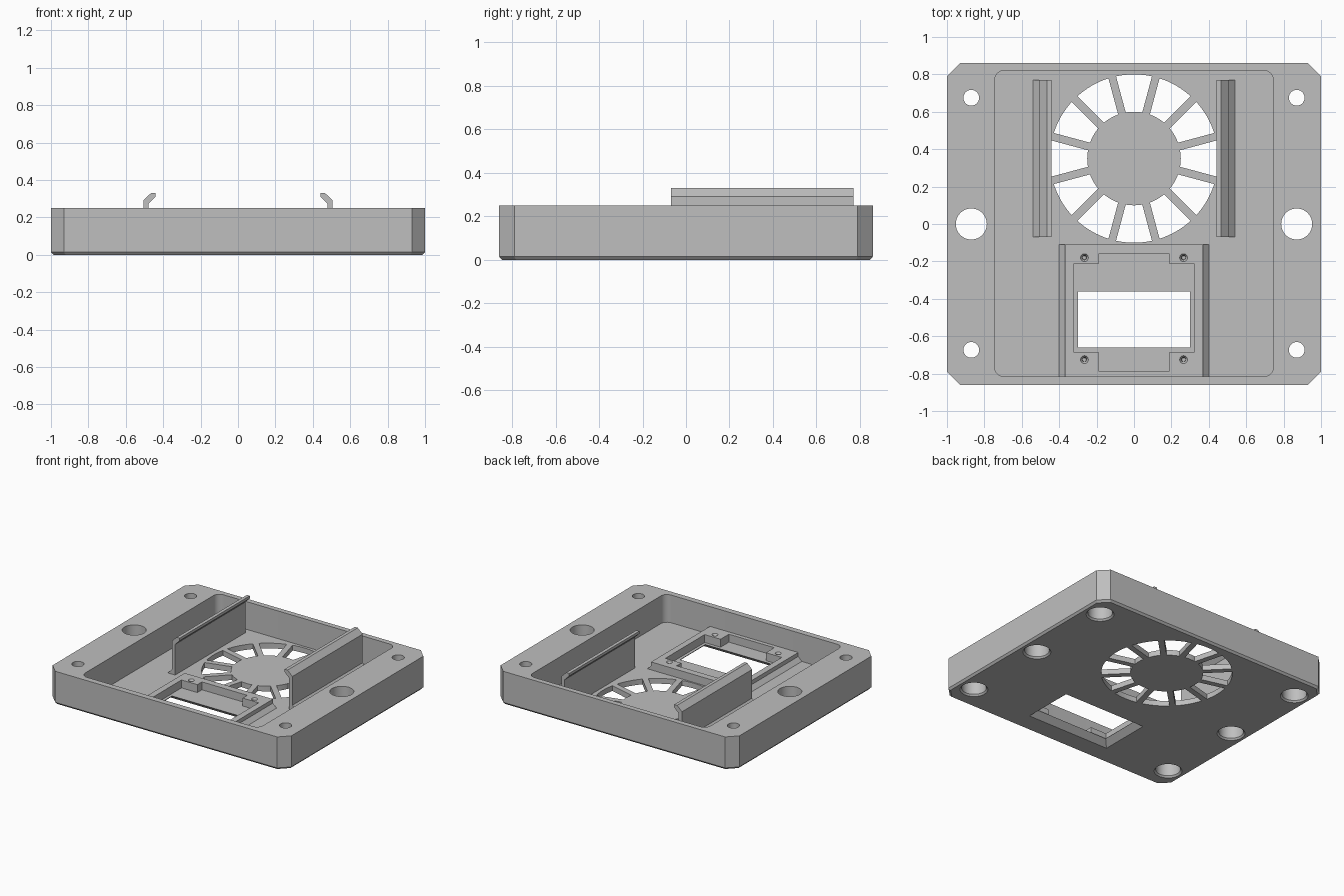
import bpy, bmesh
from math import sin, cos, asin, pi, radians

scene = bpy.context.scene
if "Cube" in scene.objects:
    bpy.data.objects.remove(scene.objects["Cube"], do_unlink=True)

grey = bpy.data.materials.new("plain grey")
grey.use_nodes = True
colour = (0.52, 0.52, 0.52, 1)
grey.diffuse_color = colour
grey.node_tree.nodes["Principled BSDF"].inputs["Base Color"].default_value = colour

HEIGHT, FLOOR = 0.25, 0.04
FAN_Y, HUB_R, FAN_R = 0.35, 0.25, 0.45
BAY_Y = -0.51


# ---- helpers ----
def loft(bm, rings):
    """Closed solid through matching rings of 3D points."""
    loops = [[bm.verts.new(p) for p in ring] for ring in rings]
    n = len(loops[0])
    bm.faces.new(loops[0][::-1])
    bm.faces.new(loops[-1])
    for a, b in zip(loops, loops[1:]):
        for i in range(n):
            j = (i + 1) % n
            bm.faces.new((a[i], a[j], b[j], b[i]))


def at(outline, z):
    return [(x, y, z) for x, y in outline]


def prism(bm, outline, z0, z1):
    loft(bm, [at(outline, z0), at(outline, z1)])


def finish(name, bm):
    bmesh.ops.recalc_face_normals(bm, faces=bm.faces[:])
    mesh = bpy.data.meshes.new(name)
    bm.to_mesh(mesh)
    bm.free()
    mesh.materials.append(grey)
    ob = bpy.data.objects.new(name, mesh)
    scene.collection.objects.link(ob)
    return ob


def select(ob):
    bpy.ops.object.select_all(action='DESELECT')
    ob.select_set(True)
    bpy.context.view_layer.objects.active = ob


def cut(target, bm):
    cutter = finish("cutter", bm)
    cutter.hide_render = True
    mod = target.modifiers.new("cut", 'BOOLEAN')
    mod.operation, mod.solver, mod.object = 'DIFFERENCE', 'EXACT', cutter
    select(target)
    bpy.ops.object.modifier_apply(modifier=mod.name)
    bpy.data.objects.remove(cutter, do_unlink=True)


def rect(x0, x1, y0, y1):
    return [(x0, y0), (x1, y0), (x1, y1), (x0, y1)]


def chamfered(hx, hy, c):
    return [(hx, c - hy), (hx, hy - c), (hx - c, hy), (c - hx, hy),
            (-hx, hy - c), (-hx, c - hy), (c - hx, -hy), (hx - c, -hy)]


def arc(cx, cy, r, a0, a1, n):
    return [(cx + r * cos(a0 + (a1 - a0) * i / n),
             cy + r * sin(a0 + (a1 - a0) * i / n)) for i in range(n + 1)]


def circle(cx, cy, r, n=40):
    return arc(cx, cy, r, 0, 2 * pi, n)[:-1]


def round_rect(x0, x1, y0, y1, r):
    corners = [(x1 - r, y1 - r), (x0 + r, y1 - r), (x0 + r, y0 + r), (x1 - r, y0 + r)]
    pts = []
    for k, (cx, cy) in enumerate(corners):
        pts += arc(cx, cy, r, k * pi / 2, (k + 1) * pi / 2, 8)
    return pts


# ---- tray body with chamfered corners and lower edge ----
bm = bmesh.new()
outer = chamfered(1, 0.86, 0.07)
loft(bm, [at(chamfered(0.987, 0.847, 0.065), 0), at(outer, 0.015), at(outer, HEIGHT)])
tray = finish("tray_body", bm)

# pocket
bm = bmesh.new()
prism(bm, round_rect(-0.745, 0.745, -0.815, 0.82, 0.05), FLOOR, 0.4)
cut(tray, bm)

# through holes in both rims
bm = bmesh.new()
for x in (-0.87, 0.87):
    for y, r in ((-0.673, 0.042), (0, 0.083), (0.675, 0.042)):
        prism(bm, circle(x, y, r), -0.1, 0.4)
cut(tray, bm)

# counterbores with a small lead-in from below
bm = bmesh.new()
for x in (-0.87, 0.87):
    for y in (-0.673, 0, 0.675):
        loft(bm, [at(circle(x, y, 0.105), -0.01), at(circle(x, y, 0.085), 0.012),
                  at(circle(x, y, 0.083), 0.17)])
cut(tray, bm)

# fan grille: twelve sector openings between straight spokes
bm = bmesh.new()
half = 0.021
for k in range(12):
    a0, a1 = radians(15 + 30 * k), radians(45 + 30 * k)
    o, i = asin(half / FAN_R), asin(half / HUB_R)
    sector = arc(0, FAN_Y, FAN_R, a0 + o, a1 - o, 8)
    sector += arc(0, FAN_Y, HUB_R, a1 - i, a0 + i, 6)
    prism(bm, sector, -0.1, 0.1)
cut(tray, bm)

# display window, flared towards the underside
bm = bmesh.new()


def window(grow):
    return rect(-0.3 - grow, 0.3 + grow, BAY_Y - 0.15 - grow, BAY_Y + 0.15 + grow)


loft(bm, [at(window(0.055), -0.01), at(window(0.045), 0),
          at(window(0), FLOOR), at(window(0), 0.1)])
cut(tray, bm)

# ---- display frame with sloped feet along its sides ----
top, foot = 0.1, 0.03
side = [(0.4, FLOOR - 0.01), (0.4, FLOOR), (0.37, FLOOR + foot), (0.37, top)]
profile = side + [(-x, z) for x, z in reversed(side)]
bm = bmesh.new()
loft(bm, [[(x, y, z) for x, z in profile] for y in (-0.82, -0.11)])
frame = finish("display_frame", bm)

# recess with a tab at each end
recess = [(0.323, -0.685), (0.323, -0.215), (0.19, -0.215), (0.19, -0.16)]
recess += [(-x, y) for x, y in reversed(recess)]
recess += [(-0.19, -0.685), (-0.19, -0.785), (0.19, -0.785), (0.19, -0.685)]
bm = bmesh.new()
prism(bm, recess, -0.1, 0.3)
cut(frame, bm)

# countersunk screw holes
bm = bmesh.new()
for x in (-0.265, 0.265):
    for y in (-0.18, -0.725):
        loft(bm, [at(circle(x, y, 0.01, 20), 0.045), at(circle(x, y, 0.012, 20), 0.085),
                  at(circle(x, y, 0.024, 20), top + 0.005)])
cut(frame, bm)

# ---- hooked clips either side of the fan ----
clip = [(0.54, FLOOR - 0.01), (0.54, FLOOR), (0.505, FLOOR + 0.035), (0.505, 0.292),
        (0.465, 0.33), (0.44, 0.33), (0.44, 0.31), (0.478, 0.272), (0.478, FLOOR - 0.01)]
clips = []
for name, s in (("left_clip", 1), ("right_clip", -1)):
    bm = bmesh.new()
    loft(bm, [[(s * x, y, z) for x, z in clip] for y in (-0.07, 0.77)])
    clips.append(finish(name, bm))

# smooth the round walls, keep edges sharp
for ob in [tray, frame] + clips:
    select(ob)
    bpy.ops.object.shade_smooth_by_angle(angle=radians(25))
